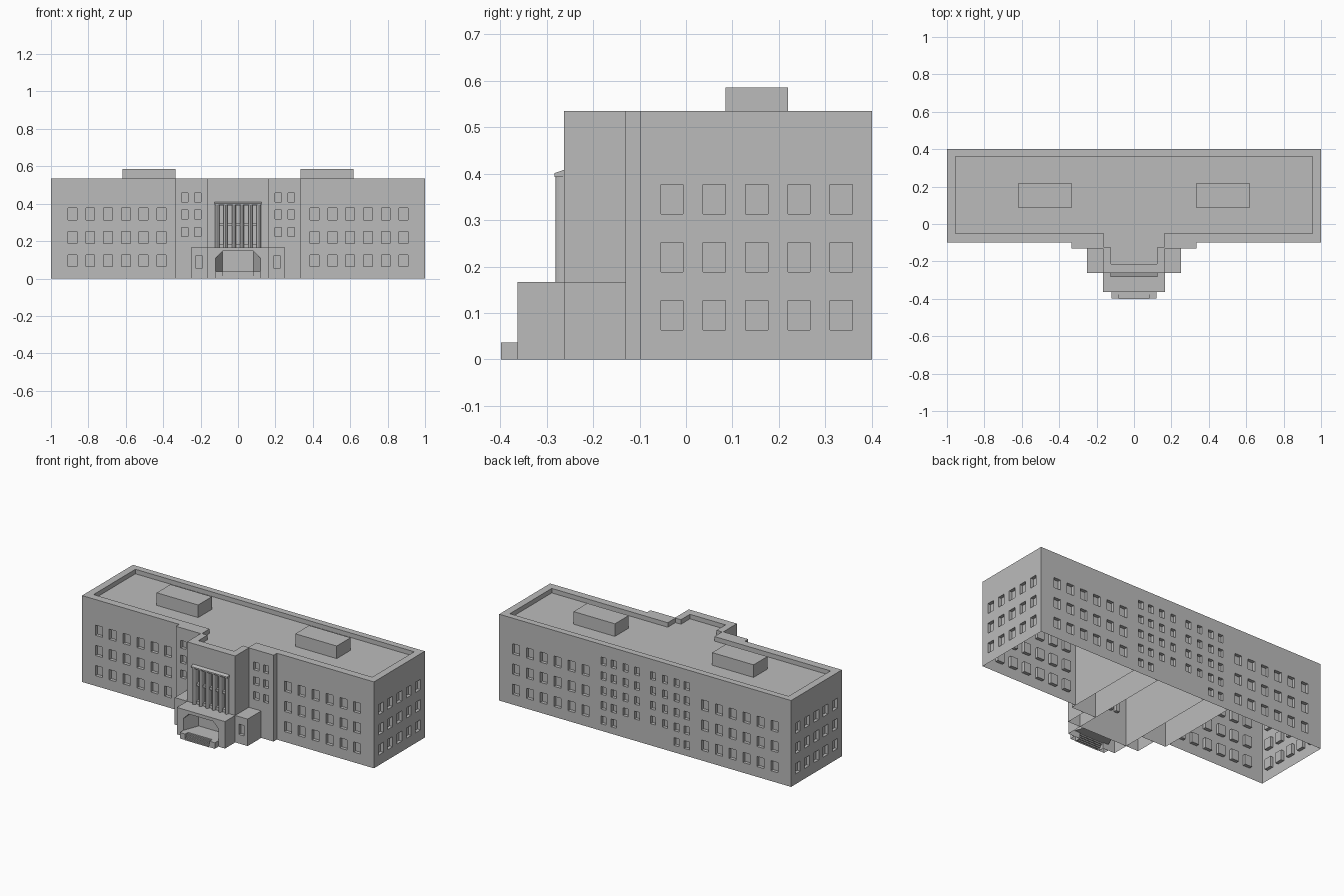
import bpy, bmesh, math
from mathutils import Vector

if "Cube" in bpy.data.objects:
    bpy.data.objects.remove(bpy.data.objects["Cube"])

# key planes
B, F, M, C, P = 0.40, -0.098, -0.13, -0.263, -0.363   # back, wing, bay, centre, porch
W1, W2 = 0.165, 0.335                                 # centre and bay half widths
TOP, ROOF, LOW, STEP = 0.535, 0.507, 0.167, 0.037

mat = bpy.data.materials.new("wall_grey")
mat.diffuse_color = (0.5, 0.5, 0.5, 1)
mat.use_nodes = True
mat.node_tree.nodes["Principled BSDF"].inputs["Base Color"].default_value = mat.diffuse_color


def face(bm, *pts):
    return bm.faces.new([bm.verts.new(p) for p in pts])


def wall(bm, a, b, z0, z1, windows=(), depth=0.02):
    """Upright wall from a to b, outside on the right; windows are (u0, u1, z0, z1) pockets."""
    a, b = Vector((*a, 0)), Vector((*b, 0))
    length = (b - a).length
    d = (b - a).normalized()
    n = Vector((d.y, -d.x, 0))

    def pt(u, z, k=0.0):
        return a + d * u + Vector((0, 0, z)) - n * k

    us = sorted({0.0, length, *[w[0] for w in windows], *[w[1] for w in windows]})
    zs = sorted({z0, z1, *[w[2] for w in windows], *[w[3] for w in windows]})
    for u, v in zip(us, us[1:]):
        for s, t in zip(zs, zs[1:]):
            cu, cz = (u + v) / 2, (s + t) / 2
            if any(w[0] < cu < w[1] and w[2] < cz < w[3] for w in windows):
                c = [(u, s), (v, s), (v, t), (u, t)]
                face(bm, *[pt(*q, depth) for q in c])
                for i in range(4):
                    q, r = c[i], c[(i + 1) % 4]
                    if q[0] == r[0] == 0:
                        continue        # pocket crosses the mirror line
                    face(bm, pt(*q), pt(*r), pt(*r, depth), pt(*q, depth))
            else:
                face(bm, pt(u, s), pt(v, s), pt(v, t), pt(u, t))


def windows(centres, rows, w, h):
    return [(u - w / 2, u + w / 2, z - h / 2, z + h / 2) for u in centres for z in rows]


def box(bm, x0, x1, y0, y1, z0, z1):
    c = [(x0, y0), (x1, y0), (x1, y1), (x0, y1)]
    for i in range(4):
        wall(bm, c[i], c[(i + 1) % 4], z0, z1)
    face(bm, *[(x, y, z1) for x, y in c])


def finish(bm, name):
    """Turn the right half into a mirrored object."""
    bmesh.ops.remove_doubles(bm, verts=bm.verts, dist=1e-5)
    me = bpy.data.meshes.new(name)
    bm.to_mesh(me)
    bm.free()
    me.materials.append(mat)
    ob = bpy.data.objects.new(name, me)
    bpy.context.collection.objects.link(ob)
    mod = ob.modifiers.new("mirror", 'MIRROR')
    mod.merge_threshold = 0.0001


big_rows = [0.095, 0.22, 0.345]
small_rows = [0.433 - 0.0915 * i for i in range(5)]
wing_x = [0.41 + 0.095 * i for i in range(6)]

# wings
bm = bmesh.new()
wall(bm, (W2, F), (1, F), 0, TOP, windows([x - W2 for x in wing_x], big_rows, 0.048, 0.063))
side_y = [-0.03 + 0.091 * i for i in range(5)]
wall(bm, (1, F), (1, B), 0, TOP, windows([y - F for y in side_y], big_rows, 0.048, 0.063))
wall(bm, (1, B), (W2, B), 0, TOP, windows([1 - x for x in wing_x], big_rows, 0.048, 0.063))
wall(bm, (W2, B), (W2, F), 0, ROOF)
finish(bm, "wing")

# stepped bays beside the centre
bm = bmesh.new()
wall(bm, (W1, M), (W2, M), 0, TOP, windows([0.051, 0.119], small_rows[:3], 0.035, 0.048))
wall(bm, (W2, M), (W2, F), 0, TOP)
wall(bm, (W2, B), (W1, B), 0, TOP, windows([0.05, 0.12], small_rows, 0.035, 0.048))
finish(bm, "stair_bay")

# centre block with tall window bays between the columns
bm = bmesh.new()
bays = [(max(0.0, x - 0.012), x + 0.012, z, z + 0.095)
        for x in (0, 0.0445, 0.089) for z in (0.185, 0.295)]
wall(bm, (0, C), (W1, C), 0, TOP, bays)
wall(bm, (W1, C), (W1, M), 0, TOP)
wall(bm, (W1, M), (W1, B), 0, ROOF)
wall(bm, (W1, B), (0, B), 0, TOP, windows([0.03, 0.11], small_rows[:4], 0.035, 0.048))
finish(bm, "centre_block")

# sunken roof and parapet
outer = [(0, C), (W1, C), (W1, M), (W2, M), (W2, F), (1, F), (1, B), (0, B)]
inner = [(0, -0.213), (0.122, -0.213), (0.122, -0.125), (0.16, -0.125),
         (0.16, -0.05), (0.955, -0.05), (0.955, 0.36), (0, 0.36)]
bm = bmesh.new()
face(bm, *[(x, y, ROOF) for x, y in inner])
face(bm, *[(x, y, TOP) for x, y in outer + inner[::-1]])
for p, q in zip(inner, inner[1:]):
    wall(bm, q, p, ROOF, TOP)
finish(bm, "roof_parapet")

# rooftop plant rooms
bm = bmesh.new()
box(bm, 0.333, 0.617, 0.085, 0.22, ROOF, 0.585)
finish(bm, "roof_box")

# low side rooms
bm = bmesh.new()
wall(bm, (W1, C), (0.25, C), 0, LOW, windows([0.043], [0.088], 0.036, 0.064))
wall(bm, (0.25, C), (0.25, M), 0, LOW)
face(bm, (W1, C, LOW), (0.25, C, LOW), (0.25, M, LOW), (W1, M, LOW))
finish(bm, "side_room")

# porch with a tapering, clipped-corner opening
bm = bmesh.new()
D = C - 0.003
wall(bm, (W1, P), (W1, C), 0, LOW)
face(bm, (0, P, LOW), (W1, P, LOW), (W1, C, LOW), (0, C, LOW))
front = [(0, LOW), (0, 0.147), (0.083, 0.147), (0.12, 0.11), (0.12, 0), (W1, 0), (W1, LOW)]
face(bm, *[(x, P, z) for x, z in front])
face(bm, (0.12, P, STEP), (0.12, P, 0.11), (0.083, D, 0.147), (0.083, D, STEP))
face(bm, (0.12, P, 0.11), (0.083, P, 0.147), (0.083, D, 0.147))
face(bm, (0, P, 0.147), (0, D, 0.147), (0.083, D, 0.147), (0.083, P, 0.147))
face(bm, (0, P, STEP), (0.12, P, STEP), (0.083, D, STEP), (0, D, STEP))
wall(bm, (0, D), (0.083, D), STEP, 0.147)
finish(bm, "porch")

# entrance steps and cheek walls
bm = bmesh.new()
N = 5
for i in range(N):
    y0 = -0.401 + 0.038 * i / N
    y1, z0, z1 = y0 + 0.038 / N, STEP * i / N, STEP * (i + 1) / N
    wall(bm, (0, y0), (0.083, y0), z0, z1)
    face(bm, (0, y0, z1), (0.083, y0, z1), (0.083, y1, z1), (0, y1, z1))
box(bm, 0.083, 0.12, -0.398, P, 0, STEP)
finish(bm, "entrance_steps")

# half-round columns on the facade
bm = bmesh.new()
for x in (0.022, 0.067, 0.111):
    arc = [(x - 0.011 * math.cos(math.pi * i / 6), C - 0.018 * math.sin(math.pi * i / 6))
           for i in range(7)]
    for p, q in zip(arc, arc[1:]):
        wall(bm, p, q, LOW, 0.40)
finish(bm, "columns")

# sloped cap over the columns
bm = bmesh.new()
y, x = -0.283, 0.125
face(bm, (0, y, 0.401), (x, y, 0.401), (x, C, 0.408), (0, C, 0.408))
face(bm, (0, y, 0.393), (x, y, 0.393), (x, y, 0.401), (0, y, 0.401))
face(bm, (x, y, 0.393), (x, C, 0.393), (x, C, 0.408), (x, y, 0.401))
face(bm, (0, C, 0.393), (x, C, 0.393), (x, y, 0.393), (0, y, 0.393))
finish(bm, "column_cap")
